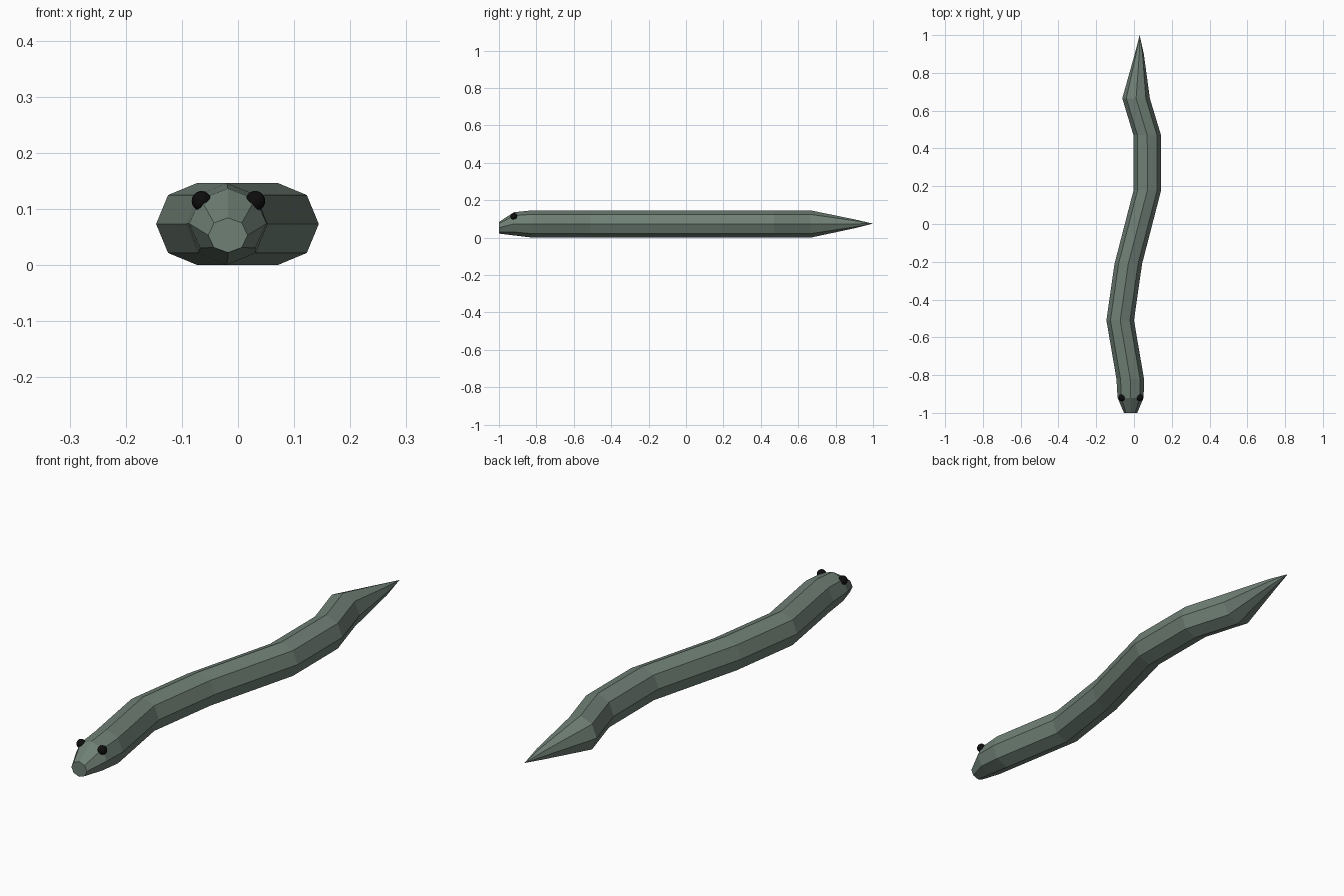
import bpy, bmesh, math

if "Cube" in bpy.data.objects:
    bpy.data.objects.remove(bpy.data.objects["Cube"])

def material(name, rgb):
    m = bpy.data.materials.new(name)
    m.diffuse_color = (*rgb, 1)
    m.use_nodes = True
    m.node_tree.nodes["Principled BSDF"].inputs["Base Color"].default_value = m.diffuse_color
    return m

skin = material("grey green", (0.16, 0.215, 0.18))
black = material("black", (0.004, 0.004, 0.004))

def finish(bm, name, mat):
    bmesh.ops.recalc_face_normals(bm, faces=bm.faces)
    me = bpy.data.meshes.new(name)
    bm.to_mesh(me)
    bm.free()
    me.materials.append(mat)
    ob = bpy.data.objects.new(name, me)
    bpy.context.collection.objects.link(ob)
    return ob

# Body: eight-sided rings (y, centre x, centre z, radius x, radius z), snout to tail
SIDES = 8
rings = [
    (-1.00, -0.018, 0.053, 0.035, 0.031),
    (-0.92, -0.018, 0.074, 0.069, 0.062),
    (-0.82, -0.020, 0.073, 0.073, 0.073),
    (-0.51, -0.073, 0.073, 0.073, 0.073),
    (-0.21, -0.030, 0.073, 0.073, 0.073),
    (0.18, 0.071, 0.073, 0.073, 0.073),
    (0.47, 0.070, 0.073, 0.073, 0.073),
    (0.665, 0.011, 0.073, 0.073, 0.073),
    (0.90, 0.028, 0.074, 0.024, 0.024),
]
bm = bmesh.new()
loops = []
for y, cx, cz, rx, rz in rings:
    angles = [2 * math.pi * i / SIDES for i in range(SIDES)]
    loops.append([bm.verts.new((cx + rx * math.cos(a), y, cz + rz * math.sin(a)))
                  for a in angles])
for a, b in zip(loops, loops[1:]):
    for i in range(SIDES):
        j = (i + 1) % SIDES
        bm.faces.new((a[i], a[j], b[j], b[i]))
bm.faces.new(loops[0])
# Pointed tail tip
tip = bm.verts.new((0.03, 1.0, 0.075))
for i in range(SIDES):
    bm.faces.new((loops[-1][i], loops[-1][(i + 1) % SIDES], tip))
finish(bm, "body", skin)

# Eyes, mirrored about the head centre line
for side, label in ((-1, "left"), (1, "right")):
    bm = bmesh.new()
    bmesh.ops.create_uvsphere(bm, u_segments=14, v_segments=10, radius=0.018)
    eye = finish(bm, label + "_eye", black)
    eye.location = (-0.017 + side * 0.048, -0.92, 0.114)
